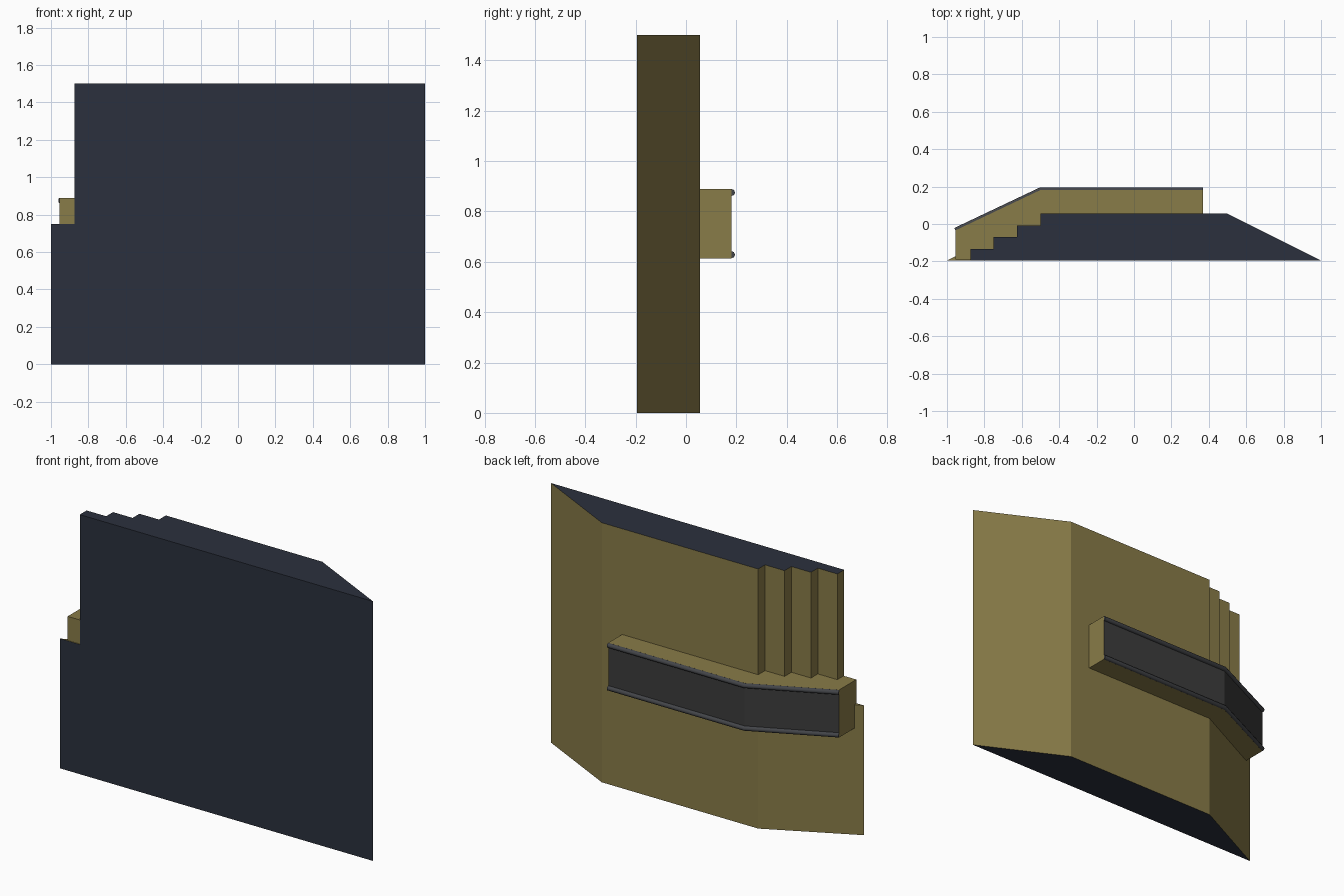
import bpy, bmesh
from mathutils import Vector

if "Cube" in bpy.data.objects:
    bpy.data.objects.remove(bpy.data.objects["Cube"])


def material(name, color):
    m = bpy.data.materials.new(name)
    m.diffuse_color = (*color, 1)
    m.use_nodes = True
    m.node_tree.nodes["Principled BSDF"].inputs["Base Color"].default_value = m.diffuse_color
    return m


NAVY = material("navy", (0.024, 0.030, 0.047))
TAN = material("tan", (0.25, 0.20, 0.065))
GREY = material("dark_grey", (0.045, 0.045, 0.045))
RAIL = material("rail_grey", (0.055, 0.058, 0.065))


def prism(bm, outline, z0, z1, bottom=True, top=True):
    lo = [bm.verts.new((x, y, z0)) for x, y in outline]
    hi = [bm.verts.new((x, y, z1)) for x, y in outline]
    n = len(outline)
    for i in range(n):
        j = (i + 1) % n
        bm.faces.new((lo[i], lo[j], hi[j], hi[i]))
    if bottom:
        bm.faces.new(lo[::-1])
    if top:
        bm.faces.new(hi)


def finish(bm, name, mats, pick):
    bmesh.ops.remove_doubles(bm, verts=bm.verts[:], dist=1e-4)
    bmesh.ops.recalc_face_normals(bm, faces=bm.faces[:])
    for f in bm.faces:
        f.material_index = pick(f)
    bmesh.ops.dissolve_limit(bm, angle_limit=0.01, verts=bm.verts[:],
                             edges=bm.edges[:], delimit={'MATERIAL'})
    me = bpy.data.meshes.new(name)
    bm.to_mesh(me)
    bm.free()
    for m in mats:
        me.materials.append(m)
    ob = bpy.data.objects.new(name, me)
    bpy.context.collection.objects.link(ob)
    return ob


# Main slab: full trapezoid below, stepped left flank above
F, B, MID, TOP = -0.195, 0.055, 0.75, 1.5
slope = [(-1 + 0.125 * i, F + 0.0625 * i) for i in range(5)]
corner = [(slope[i + 1][0], slope[i][1]) for i in range(4)]
right = [(1, F), (0.5, B)]
lower = [slope[0], corner[0]] + right + slope[:0:-1]
upper = [corner[0]] + right + [slope[4]]
for i in (3, 2, 1):
    upper += [corner[i], slope[i]]

bm = bmesh.new()
prism(bm, lower, 0, MID, top=False)
prism(bm, upper, MID, TOP, bottom=False)
for i in range(4):  # triangular ledges
    bm.faces.new([bm.verts.new((*p, MID))
                  for p in (slope[i], corner[i], slope[i + 1])])


def slab_pick(f):
    z = f.calc_center_median().z
    flat = abs(f.normal.z) > 0.9 and abs(z - MID) > 0.1
    return 0 if flat or f.normal.y < -0.9 else 1


finish(bm, "wall_slab", [NAVY, TAN], slab_pick)

# Bent band wrapped around the back, with a dark outer panel
path = [(-0.955, -0.034), (-0.502, 0.181), (0.37, 0.181)]
inner = [(0.37, 0.05), (-0.5, -0.02), (-0.86, -0.191), (-0.955, -0.191)]
bm = bmesh.new()
prism(bm, (path + inner)[::-1], 0.614, 0.889)
finish(bm, "band", [TAN, GREY], lambda f: 1 if f.normal.y > 0.5 else 0)

# Round rails along the band's upper and lower edges
for name, z in (("upper_rail", 0.875), ("lower_rail", 0.628)):
    cu = bpy.data.curves.new(name, 'CURVE')
    cu.dimensions = '3D'
    cu.bevel_depth = 0.0138
    cu.bevel_resolution = 2
    cu.use_fill_caps = True
    sp = cu.splines.new('POLY')
    sp.points.add(len(path) - 1)
    for p, (x, y) in zip(sp.points, path):
        p.co = (x, y, z, 1)
    cu.materials.append(RAIL)
    bpy.context.collection.objects.link(bpy.data.objects.new(name, cu))
